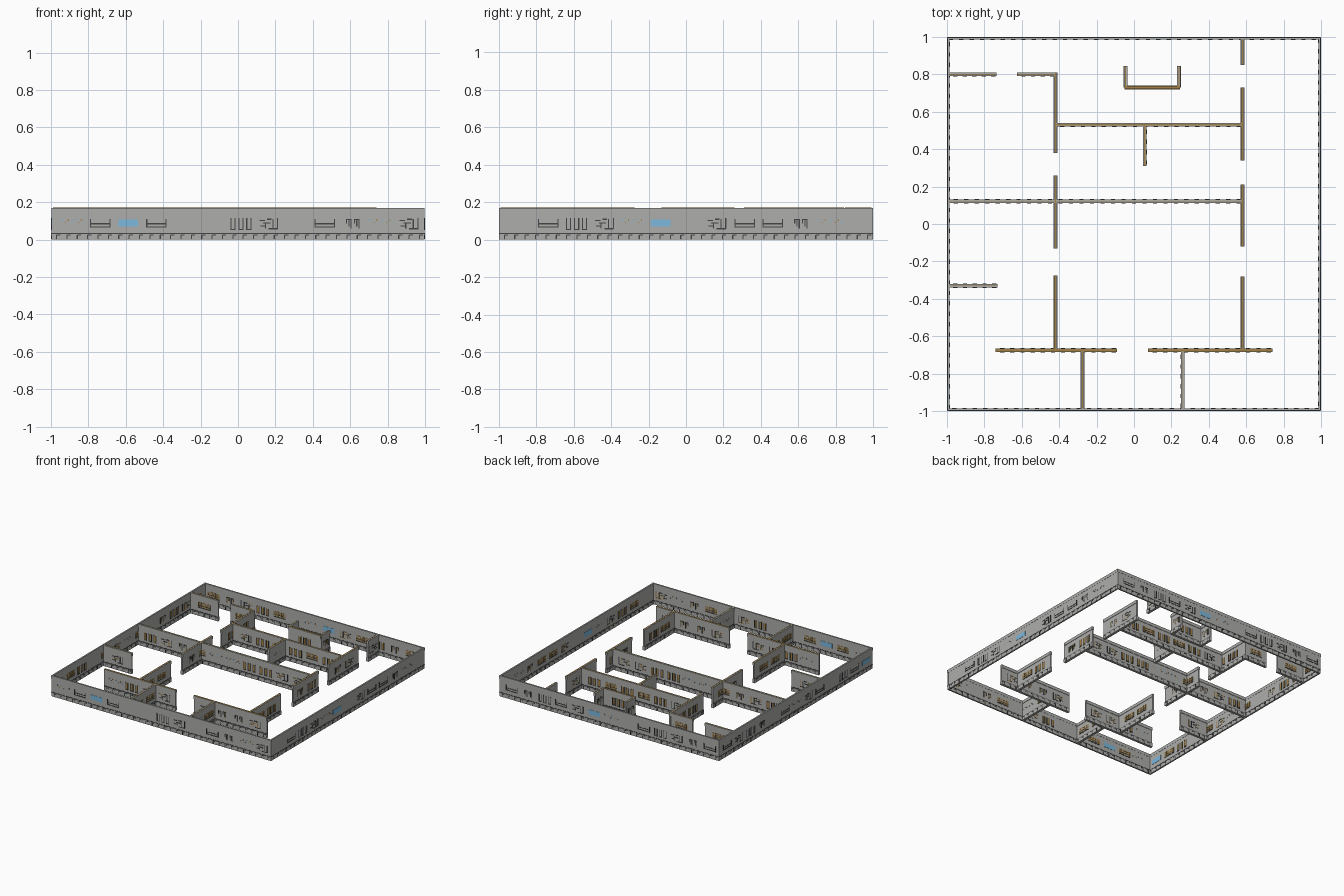
import bpy, bmesh, random
from mathutils import Vector

if "Cube" in bpy.data.objects:
    bpy.data.objects.remove(bpy.data.objects["Cube"])

random.seed(4)
H = 0.17        # wall height
STEP = 0.15     # spacing of the wall modules


def material(name, c):
    m = bpy.data.materials.new(name)
    m.diffuse_color = (*c, 1)
    m.use_nodes = True
    m.node_tree.nodes["Principled BSDF"].inputs["Base Color"].default_value = m.diffuse_color
    return m


MATS = [material("wall_grey", (0.42, 0.42, 0.41)), material("dark_trim", (0.06, 0.06, 0.06)),
        material("bronze", (0.36, 0.22, 0.06)), material("window_blue", (0.2, 0.48, 0.72))]
GREY, DARK, BRONZE, BLUE = range(4)


class Wall:
    """A straight wall from a to b; coordinates run along, across and up."""

    def __init__(self, name, a, b):
        self.name, self.a = name, Vector((*a, 0))
        d = Vector((*b, 0)) - self.a
        self.length = d.length
        self.u = d.normalized()
        self.n = Vector((-self.u.y, self.u.x, 0))
        self.bm = bmesh.new()

    def box(self, s0, s1, n0, n1, z0, z1, mat=GREY):
        n0, n1 = min(n0, n1), max(n0, n1)
        v = [self.bm.verts.new(self.a + self.u * s + self.n * n + Vector((0, 0, z)))
             for z in (z0, z1) for s, n in ((s0, n0), (s1, n0), (s1, n1), (s0, n1))]
        for f in ((3, 2, 1, 0), (4, 5, 6, 7), (0, 1, 5, 4), (1, 2, 6, 5), (2, 3, 7, 6), (3, 0, 4, 7)):
            self.bm.faces.new([v[i] for i in f]).material_index = mat

    def finish(self):
        me = bpy.data.meshes.new(self.name)
        self.bm.to_mesh(me)
        self.bm.free()
        for m in MATS:
            me.materials.append(m)
        bpy.context.collection.objects.link(bpy.data.objects.new(self.name, me))


def module(w, kind, c, side, t, accent):
    """One panel of relief detail, centred at distance c along the wall."""
    n0, n1 = side * t * 0.9, side * (t + 0.0018)

    def bar(x0, x1, z0, z1, mat=accent):
        w.box(c + x0, c + x1, n0, n1, z0, z1, mat)

    if kind == "d":                                   # row of indicator lights
        for i in range(4):
            bar(-0.06 + i * 0.035, -0.053 + i * 0.035, 0.1, 0.108, (BLUE, BRONZE)[i % 2])
            bar(-0.04 + i * 0.035, -0.034 + i * 0.035, 0.088, 0.094, (BRONZE, BLUE)[i % 2])
    elif kind == "b":                                 # tray-shaped vent
        bar(-0.055, 0.055, 0.064, 0.071, DARK)
        bar(-0.055, 0.055, 0.082, 0.088, DARK)
        bar(-0.055, -0.049, 0.071, 0.11, accent)
        bar(0.049, 0.055, 0.071, 0.11, accent)
        if accent == BRONZE:
            for r in range(3):
                for k in range(4):
                    bar(-0.045 + k * 0.024, -0.027 + k * 0.024, 0.074 + r * 0.014, 0.084 + r * 0.014)
    elif kind == "s":                                 # window
        bar(-0.052, 0.052, 0.07, 0.108, BLUE)
    elif kind == "u":                                 # tall U-shaped ducts
        for x in (-0.055, -0.012, 0.03):
            bar(x, x + 0.006, 0.055, 0.115, DARK)
            bar(x + 0.022, x + 0.028, 0.055, 0.115, DARK)
            bar(x, x + 0.028, 0.052, 0.058, DARK)
            if accent == BRONZE:
                bar(x + 0.007, x + 0.021, 0.06, 0.112)
    elif kind == "c":                                 # broken pipework
        for x, z, l, h in ((-0.05, 0.1, 0.03, 0.006), (-0.03, 0.085, 0.04, 0.007), (-0.045, 0.07, 0.025, 0.006),
                           (0.0, 0.055, 0.05, 0.006), (0.02, 0.06, 0.006, 0.05), (-0.02, 0.06, 0.006, 0.03),
                           (0.045, 0.06, 0.006, 0.055), (-0.01, 0.104, 0.025, 0.008)):
            bar(x, x + l, z, z + h, accent if random.random() < 0.4 else DARK)
    elif kind == "m":                                 # twin hooked pipes
        for x in (-0.036, 0.006):
            bar(x, x + 0.03, 0.104, 0.111, DARK)
            for k, z in ((0, 0.085), (0.012, 0.07), (0.024, 0.06)):
                bar(x + k, x + k + 0.006, z, 0.104, accent if k == 0.012 else DARK)


def build(name, a, b, t, foot, modules, outer=False, cap=None):
    w = Wall(name, a, b)
    L = w.length
    w.box(0, L, -t, t, 0, H)
    for side in (1, -1):
        accent = DARK if outer and side < 0 else BRONZE
        f = t + 0.001 if outer else foot
        # skirting, dark reveal line, top rail
        w.box(0, L, side * t * 0.9, side * f, 0, 0.03)
        w.box(0, L, side * t * 0.9, side * (t + 0.0015), 0.031, 0.036, DARK)
        w.box(0, L, side * t * 0.9, side * (t + (0.0012 if outer else 0.003)), 0.145, H)
        # skirting ribs
        n = max(1, round(L / 0.056))
        for i in range(n):
            s = (i + 0.5) * L / n
            w.box(s - 0.003, s + 0.003, side * t * 0.9, side * (f + 0.0012), 0.002, 0.026, DARK)
            w.box(s, s + 0.02, side * t * 0.9, side * (f + 0.0012), 0.022, 0.027, DARK)
        # relief modules
        start = 0.112 if outer else (L - (len(modules) - 1) * STEP) / 2
        for i, k in enumerate(modules):
            module(w, k, start + i * STEP, side, t, accent)
    if cap:                                           # coloured coping
        w.box(0, L, -cap, cap, H - 0.004, H + 0.0006, BRONZE)
    w.finish()


# outer walls, counter-clockwise so the inside is on the left
E, T = 0.992, 0.005
build("front_wall", (-0.998, -E), (0.998, -E), T, 0, "dbsb--uc-bmdc", True)
build("right_wall", (E, -0.998), (E, 0.998), T, 0, "-bucds-cbbmd-", True)
build("back_wall", (0.998, E), (-0.998, E), T, 0, "bmubcsd-bucmb", True)
build("left_wall", (-E, 0.998), (-E, -0.998), T, 0, "bcum-bdcb-ubs", True)

# partitions: (start, end, coping half-width)
PARTITIONS = [
    ((-0.99, 0.80), (-0.735, 0.80), 0.003), ((-0.625, 0.80), (-0.42, 0.80), 0.003),
    ((-0.42, 0.81), (-0.42, 0.38), 0.003), ((-0.42, 0.26), (-0.42, -0.13), 0.003),
    ((-0.42, -0.275), (-0.42, -0.675), 0.004),
    ((-0.42, 0.53), (0.58, 0.53), 0.004), ((0.058, 0.53), (0.058, 0.31), 0.004),
    ((-0.99, 0.122), (0.58, 0.122), 0.002), ((-0.99, -0.33), (-0.73, -0.33), 0.002),
    ((-0.74, -0.675), (-0.09, -0.675), 0.007), ((0.075, -0.675), (0.74, -0.675), 0.007),
    ((-0.275, -0.675), (-0.275, -0.99), 0.002), ((0.26, -0.675), (0.26, -0.99), 0.002),
    ((0.58, 0.99), (0.58, 0.85), 0.002), ((0.58, 0.73), (0.58, 0.34), 0.004),
    ((0.58, 0.21), (0.58, -0.12), 0.004), ((0.58, -0.28), (0.58, -0.675), 0.004),
    ((-0.05, 0.73), (0.245, 0.73), 0.007), ((-0.045, 0.73), (-0.045, 0.845), 0.002),
    ((0.24, 0.73), (0.24, 0.845), 0.002),
]
for i, (a, b, cap) in enumerate(PARTITIONS):
    length = (Vector(b) - Vector(a)).length
    kinds = "".join(random.choice("bbucmd") for _ in range(max(1, int(length / STEP))))
    if length < 0.13:
        kinds = "m"
    build(f"partition_{i + 1}", a, b, 0.006, 0.010, kinds, cap=cap)
